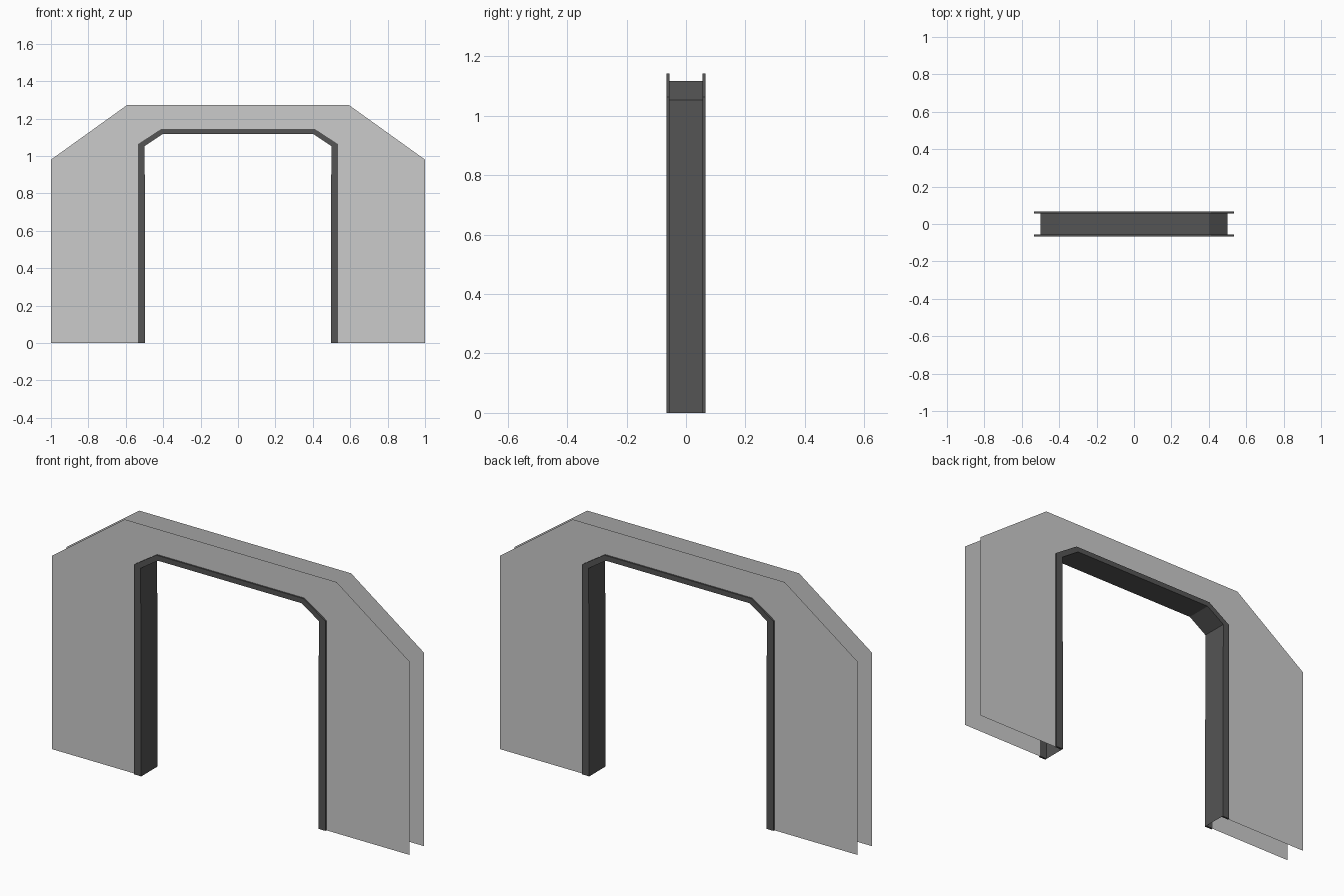
import bpy, bmesh

if "Cube" in bpy.data.objects:
    bpy.data.objects.remove(bpy.data.objects["Cube"])

dark = bpy.data.materials.new("dark_metal")
dark.diffuse_color = (0.09, 0.09, 0.09, 1)
dark.use_nodes = True
dark.node_tree.nodes["Principled BSDF"].inputs["Base Color"].default_value = dark.diffuse_color


def arch(half):
    """Mirror a half profile (x >= 0, bottom to top) into a full arch path."""
    return [(-x, z) for x, z in half] + [(x, z) for x, z in reversed(half)]


OUTLINE = arch([(1.0, 0), (1.0, 0.98), (0.593, 1.272)])
TRIM_OUT = arch([(0.535, 0), (0.535, 1.063), (0.412, 1.143)])
PANEL_IN = arch([(0.515, 0), (0.515, 1.058), (0.406, 1.131)])
TRIM_IN = arch([(0.496, 0), (0.499, 1.053), (0.402, 1.117)])


def band(name, path_a, y_a, path_b, y_b, thickness=0, material=None, flip=False):
    """Strip of quads joining two arch paths, optionally extruded along y."""
    bm = bmesh.new()
    a = [bm.verts.new((x, y_a, z)) for x, z in path_a]
    b = [bm.verts.new((x, y_b, z)) for x, z in path_b]
    for i in range(len(a) - 1):
        quad = [a[i], a[i + 1], b[i + 1], b[i]]
        bm.faces.new(quad[::-1] if flip else quad)
    if thickness:
        geo = bmesh.ops.extrude_face_region(bm, geom=bm.faces[:], use_keep_orig=True)["geom"]
        moved = [v for v in geo if isinstance(v, bmesh.types.BMVert)]
        bmesh.ops.translate(bm, verts=moved, vec=(0, thickness, 0))
        bmesh.ops.recalc_face_normals(bm, faces=bm.faces[:])
    mesh = bpy.data.meshes.new(name)
    bm.to_mesh(mesh)
    bm.free()
    if material:
        mesh.materials.append(material)
    obj = bpy.data.objects.new(name, mesh)
    bpy.context.collection.objects.link(obj)
    return obj


# Wall sheets and the raised door trim on both faces
for side, s in (("front", -1), ("back", 1)):
    band(side + "_wall_panel", OUTLINE, s * 0.058, PANEL_IN, s * 0.058, flip=s < 0)
    band(side + "_door_trim", TRIM_OUT, s * 0.066, TRIM_IN, s * 0.066,
         thickness=-s * 0.010, material=dark)

# Sheet lining the doorway between the two trims
band("door_lining", TRIM_IN, -0.058, TRIM_IN, 0.058, material=dark)

# Orient visible sides: walls face outwards, lining faces the opening
for name, want in (("front_wall_panel", (0, -1, 0)), ("back_wall_panel", (0, 1, 0)),
                   ("door_lining", (1, 0, 0))):
    mesh = bpy.data.objects[name].data
    n = mesh.polygons[0].normal
    if sum(p * q for p, q in zip(n, want)) < 0:
        mesh.flip_normals()
